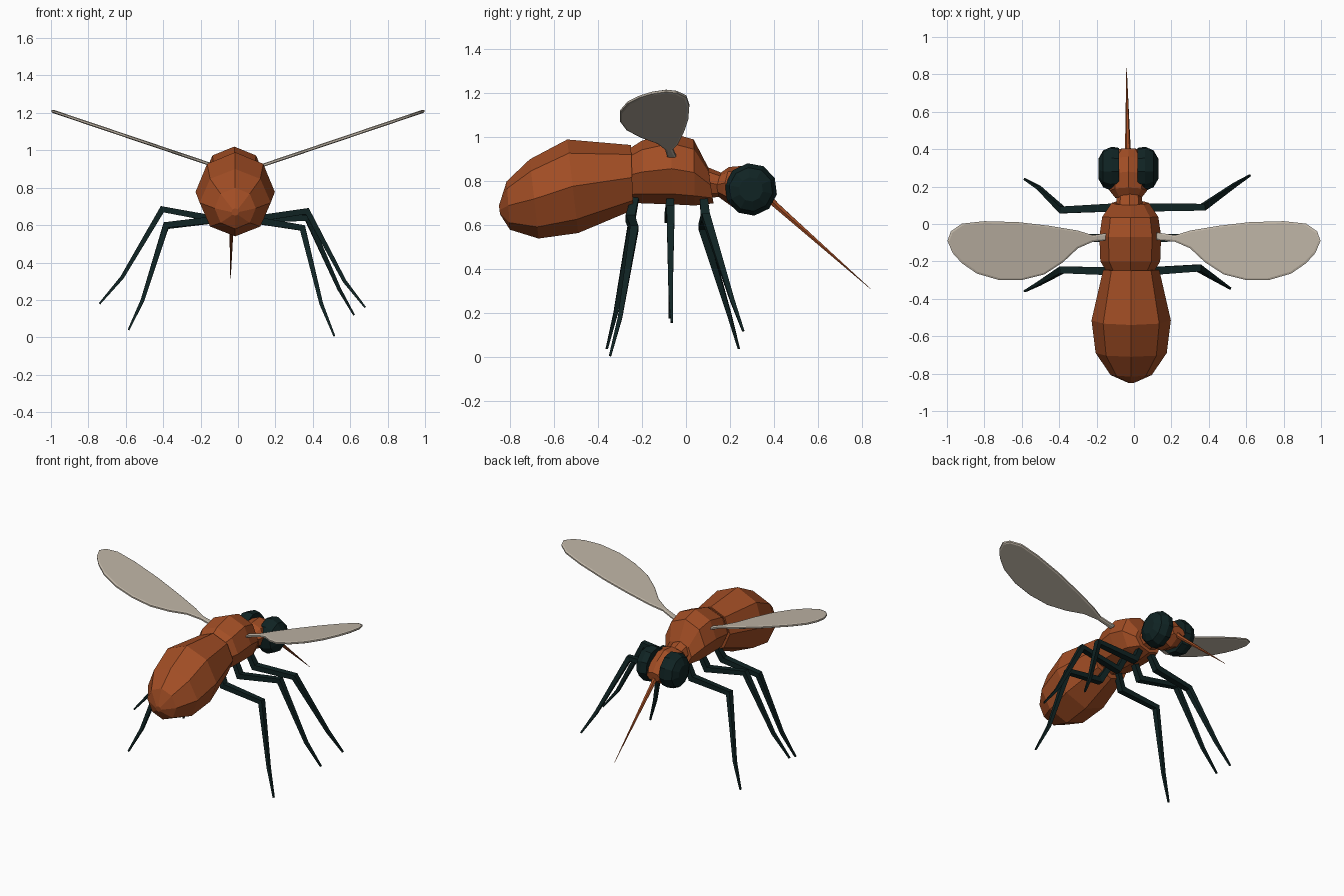
import bpy, bmesh, math
from mathutils import Vector

cube = bpy.data.objects.get("Cube")
if cube:
    bpy.data.objects.remove(cube, do_unlink=True)


def material(name, rgb):
    m = bpy.data.materials.new(name)
    m.use_nodes = True
    m.diffuse_color = (*rgb, 1)
    m.node_tree.nodes["Principled BSDF"].inputs["Base Color"].default_value = (*rgb, 1)
    return m


ORANGE = material("burnt orange", (0.36, 0.075, 0.018))
DARK = material("dark teal", (0.005, 0.017, 0.017))
WING = material("pale grey wing", (0.52, 0.46, 0.38))


def finish(name, bm, mat):
    bmesh.ops.recalc_face_normals(bm, faces=bm.faces)
    mesh = bpy.data.meshes.new(name)
    bm.to_mesh(mesh)
    bm.free()
    mesh.materials.append(mat)
    obj = bpy.data.objects.new(name, mesh)
    bpy.context.collection.objects.link(obj)
    return obj


def loft(name, rings, sides, mat, offset=0.0):
    """Skin a row of rings, each given as centre, half axis u, half axis v."""
    bm = bmesh.new()
    rows = []
    for c, u, v in rings:
        angles = [math.tau * (i + offset) / sides for i in range(sides)]
        rows.append([bm.verts.new(c + u * math.sin(a) + v * math.cos(a)) for a in angles])
    for a, b in zip(rows, rows[1:]):
        for i in range(sides):
            j = (i + 1) % sides
            bm.faces.new((a[i], a[j], b[j], b[i]))
    bm.faces.new(rows[0])
    bm.faces.new(rows[-1])
    return finish(name, bm, mat)


def body(name, sections, x=-0.015):
    """Sections: top (y, z), bottom (y, z), half width."""
    rings = []
    for top, bottom, half in sections:
        t, b = Vector((x, *top)), Vector((x, *bottom))
        rings.append(((t + b) / 2, Vector((half, 0, 0)), (t - b) / 2))
    return loft(name, rings, 8, ORANGE)


def tube(name, points, radii, sides, mat):
    """Tapered tube along a path, with mitred rings."""
    pts = [Vector(p) for p in points]
    rings = []
    for i, p in enumerate(pts):
        before = (p - pts[max(i - 1, 0)]).normalized()
        after = (pts[min(i + 1, len(pts) - 1)] - p).normalized()
        d = (before + after).normalized()
        u = d.cross(Vector((0, 1, 0))).normalized()
        rings.append((p, u * radii[i], d.cross(u) * radii[i]))
    return loft(name, rings, sides, mat, 0.5)


# Body
body("abdomen", [((-0.85, 0.69), (-0.845, 0.65), 0.02),
                 ((-0.815, 0.80), (-0.80, 0.58), 0.11),
                 ((-0.71, 0.90), (-0.67, 0.54), 0.19),
                 ((-0.54, 0.99), (-0.49, 0.565), 0.212),
                 ((-0.25, 0.965), (-0.24, 0.67), 0.15)])
body("thorax", [((-0.255, 0.95), (-0.26, 0.705), 0.125),
                ((-0.20, 0.985), (-0.20, 0.70), 0.16),
                ((-0.07, 1.02), (-0.06, 0.695), 0.165),
                ((0.035, 0.99), (0.04, 0.69), 0.15),
                ((0.10, 0.865), (0.125, 0.70), 0.10)], -0.02)
body("neck", [((0.06, 0.88), (0.08, 0.72), 0.075),
              ((0.17, 0.835), (0.15, 0.73), 0.065)], -0.025)
body("head", [((0.145, 0.83), (0.135, 0.74), 0.07),
              ((0.195, 0.865), (0.16, 0.72), 0.10),
              ((0.28, 0.872), (0.23, 0.67), 0.105),
              ((0.36, 0.825), (0.32, 0.655), 0.09),
              ((0.405, 0.765), (0.395, 0.70), 0.05)], -0.03)
tube("proboscis", [(-0.03, 0.37, 0.73), (-0.033, 0.41, 0.69), (-0.04, 0.84, 0.31)],
     [0.02, 0.015, 0.001], 6, ORANGE)

# Eyes: domes facing sideways, tilted with the head
for side, label in ((1, "left"), (-1, "right")):
    rings = []
    for out, r in ((0.05, 0.114), (0.09, 0.12), (0.135, 0.10), (0.16, 0.055)):
        u = Vector((0, math.cos(0.5), -math.sin(0.5))) * r
        v = Vector((0, math.sin(0.5), math.cos(0.5))) * r
        rings.append((Vector((-0.03 + side * out, 0.295, 0.763)), u, v))
    loft(label + "_eye", rings, 10, DARK)

# Wings: rising flat blades with a raised middle panel
OUTLINE = [(0.12, -0.045), (0.22, -0.06), (0.30, -0.035), (0.45, -0.01), (0.62, 0.01),
           (0.80, 0.015), (0.92, 0.002), (0.98, -0.04), (0.997, -0.09), (0.97, -0.155),
           (0.92, -0.21), (0.84, -0.265), (0.72, -0.3), (0.6, -0.3), (0.48, -0.27),
           (0.38, -0.205), (0.3, -0.13), (0.22, -0.095), (0.12, -0.085)]
for side, label in ((1, "left"), (-1, "right")):
    bm = bmesh.new()
    low = bm.faces.new([bm.verts.new((x * side, y, 0.87 + 0.337 * x)) for x, y in OUTLINE])
    ext = bmesh.ops.extrude_face_region(bm, geom=[low], use_keep_orig=True)["geom"]
    bmesh.ops.translate(bm, vec=(0, 0, 0.01),
                        verts=[g for g in ext if isinstance(g, bmesh.types.BMVert)])
    bmesh.ops.recalc_face_normals(bm, faces=bm.faces)
    panels = [f for f in bm.faces if len(f.verts) > 4]
    bmesh.ops.inset_individual(bm, faces=panels, thickness=0.01, depth=0.004)
    finish(label + "_wing", bm, WING)

# Legs: hip y, then knee, ankle and foot
LEGS = {
    "left_front_leg": (0.08, (0.37, 0.09, 0.64), (0.54, 0.21, 0.26), (0.62, 0.26, 0.12)),
    "left_middle_leg": (-0.07, (0.37, -0.07, 0.675), (0.57, -0.07, 0.30), (0.68, -0.065, 0.16)),
    "left_hind_leg": (-0.23, (0.345, -0.235, 0.585), (0.445, -0.30, 0.18), (0.515, -0.345, 0.007)),
    "right_front_leg": (0.08, (-0.385, 0.075, 0.595), (-0.51, 0.195, 0.20), (-0.585, 0.24, 0.04)),
    "right_middle_leg": (-0.07, (-0.405, -0.07, 0.685), (-0.62, -0.07, 0.32), (-0.74, -0.075, 0.18)),
    "right_hind_leg": (-0.23, (-0.385, -0.245, 0.60), (-0.51, -0.32, 0.20), (-0.585, -0.36, 0.04)),
}
for name, (hip, knee, ankle, foot) in LEGS.items():
    side = 1 if knee[0] > 0 else -1
    path = [(side * 0.04 - 0.02, hip, 0.73), (side * 0.09 - 0.02, hip * 1.1, 0.63), knee, ankle, foot]
    tube(name, path, [0.024, 0.03, 0.026, 0.014, 0.007], 4, DARK)
